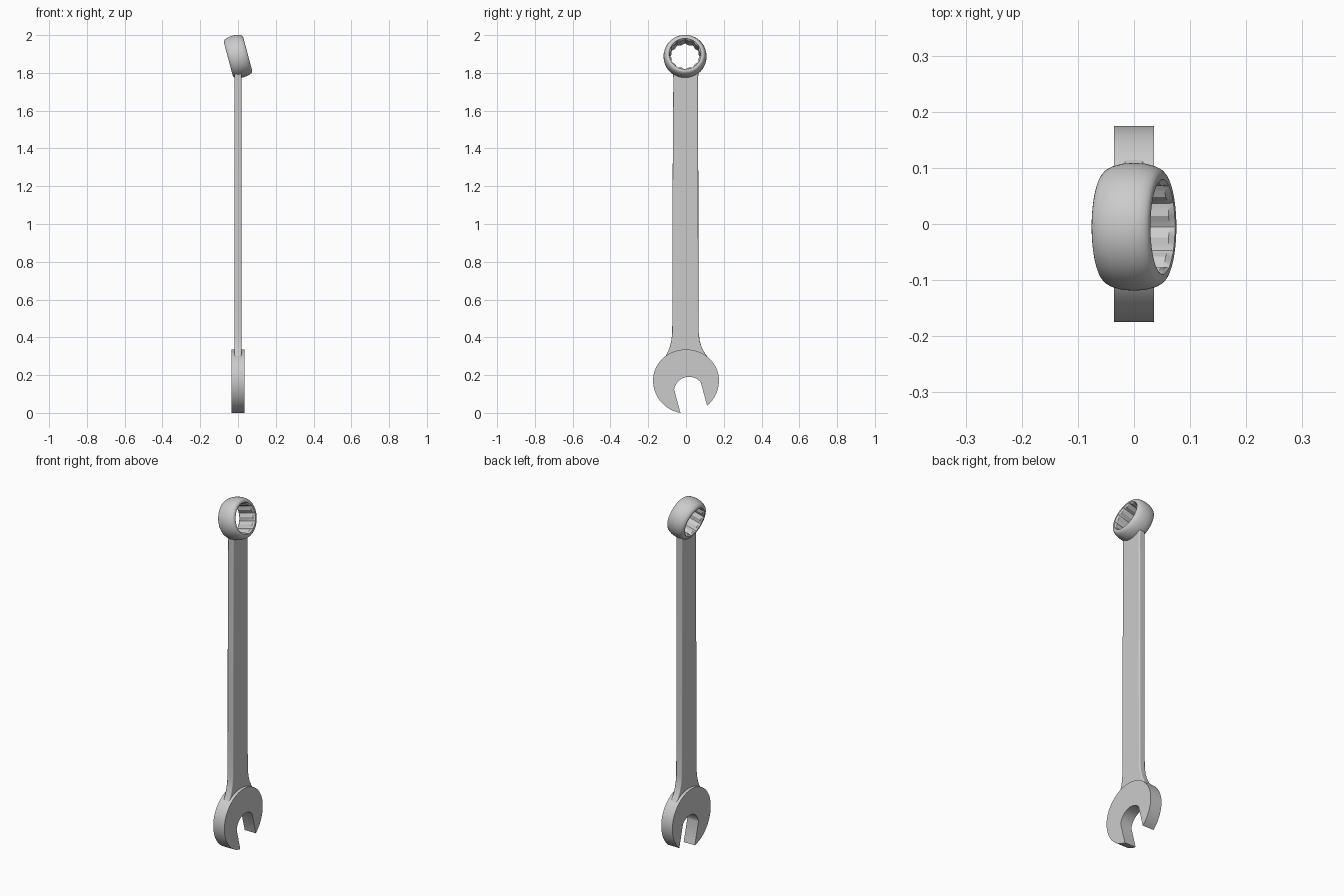
import bpy, bmesh
from math import sin, cos, pi, radians, asin, sqrt
from mathutils import Matrix, Vector

if "Cube" in bpy.data.objects:
    bpy.data.objects.remove(bpy.data.objects["Cube"])


def finish(name, bm, angle=35):
    bmesh.ops.recalc_face_normals(bm, faces=bm.faces)
    me = bpy.data.meshes.new(name)
    bm.to_mesh(me)
    bm.free()
    ob = bpy.data.objects.new(name, me)
    bpy.context.collection.objects.link(ob)
    bpy.ops.object.select_all(action='DESELECT')
    ob.select_set(True)
    bpy.context.view_layer.objects.active = ob
    bpy.ops.object.shade_smooth_by_angle(angle=radians(angle))
    return ob


def plate(outline, half):
    """Extrude a (y, z) outline symmetrically along x."""
    bm = bmesh.new()
    face = bm.faces.new([bm.verts.new((-half, y, z)) for y, z in outline])
    ext = bmesh.ops.extrude_face_region(bm, geom=[face])
    verts = [v for v in ext['geom'] if isinstance(v, bmesh.types.BMVert)]
    bmesh.ops.translate(bm, verts=verts, vec=(2 * half, 0, 0))
    return bm


# Open jaw: round head with a notch tilted 15 degrees
R, W, CZ, T = 0.1745, 0.073, 0.172, radians(15)
n, d = Vector((cos(T), sin(T))), Vector((sin(T), -cos(T)))
outline = []
a0 = asin(W / R)
for i in range(65):                                   # outer rim
    a = a0 + (2 * pi - 2 * a0) * i / 64
    p = n * R * sin(a) + d * R * cos(a)
    outline.append((p.x, CZ + p.y * (0.94 if p.y > 0 else 1)))
r, tc = 0.080, 0.063
b0 = asin(W / r)
for i in range(25):                                   # notch floor
    b = -b0 + 2 * b0 * i / 24
    p = n * r * sin(b) + d * (tc - r * cos(b))
    outline.append((p.x, CZ + p.y))
finish("open_jaw", plate(outline, 0.0355))

# Handle: flared at the jaw, hollowed at the top to clear the ring's bore
YC, ZC = -0.005, 1.887
left = [(-0.115, 0.285), (-0.100, 0.315), (-0.087, 0.345), (-0.078, 0.38),
        (-0.073, 0.425), (-0.072, 0.60), (-0.071, 1.2), (-0.067, 1.77)]
right = [(0.064, 1.77), (0.065, 1.2), (0.066, 0.60), (0.067, 0.425),
         (0.073, 0.38), (0.084, 0.345), (0.100, 0.315), (0.122, 0.285)]
top = []
for i in range(13):
    y = -0.070 + 0.137 * i / 12
    top.append((y, ZC - sqrt(0.098 ** 2 - (y - YC) ** 2)))
handle = finish("handle", plate(left + top + right + [(0.08, 0.25), (-0.08, 0.25)], 0.0185))
bev = handle.modifiers.new("rounded_edges", 'BEVEL')
bev.width, bev.segments, bev.limit_method = 0.010, 3, 'ANGLE'
bev.angle_limit = radians(60)

# Box end: barrel-shaped ring with a twelve-point bore, tilted 15 degrees
SEG, AF = 96, 0.0725


def star(a):
    m = a % (pi / 6)
    return AF / cos(pi / 6 - min(m, pi / 6 - m))


H = 0.053
loops = [(-H + 0.009, None), (-H, 0.0845), (-H, 0.094), (-H + 0.002, 0.0985),
         (-H + 0.007, 0.1035), (-H + 0.016, 0.108), (-0.02, 0.1125), (0, 0.1138)]
loops += [(-x, rad) for x, rad in reversed(loops[:-1])]
bm = bmesh.new()
rings = []
for x, rad in loops:
    ring = []
    for i in range(SEG):
        a = 2 * pi * i / SEG
        q = rad if rad else star(a)
        ring.append(bm.verts.new((x, q * sin(a), q * cos(a))))
    rings.append(ring)
for k, ring in enumerate(rings):
    nxt = rings[(k + 1) % len(rings)]
    for i in range(SEG):
        j = (i + 1) % SEG
        bm.faces.new((ring[i], ring[j], nxt[j], nxt[i]))
bmesh.ops.transform(bm, verts=bm.verts,
                    matrix=Matrix.Translation((0, YC, ZC)) @ Matrix.Rotation(-T, 4, 'Y'))
finish("box_end_ring", bm, 25)
